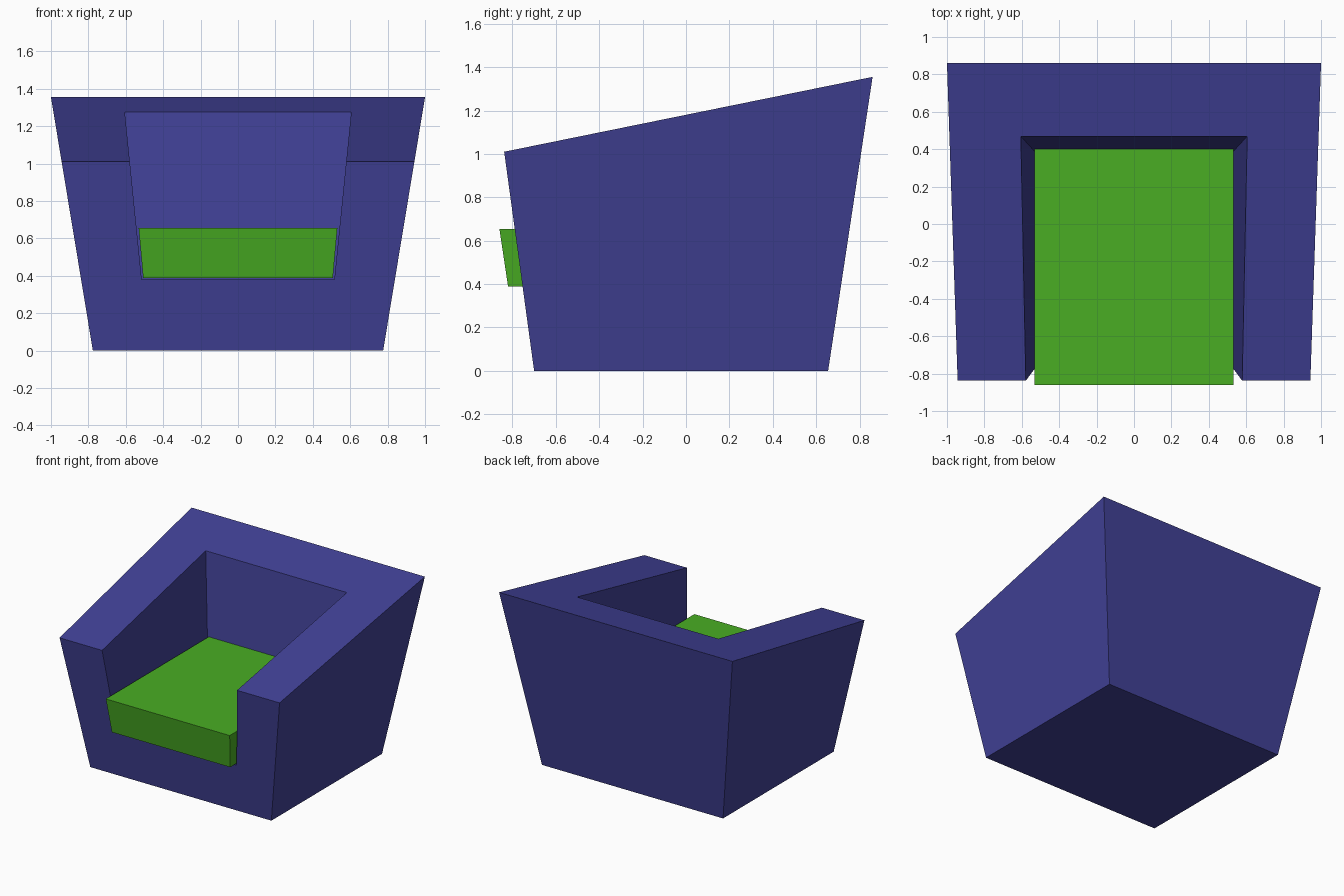
import bpy, bmesh

if "Cube" in bpy.data.objects:
    bpy.data.objects.remove(bpy.data.objects["Cube"])


def material(name, color):
    mat = bpy.data.materials.new(name)
    mat.diffuse_color = (*color, 1)
    mat.use_nodes = True
    mat.node_tree.nodes["Principled BSDF"].inputs["Base Color"].default_value = mat.diffuse_color
    return mat


def tapered_box(name, bottom, front, back, mat=None):
    """bottom = (half width, y front, y back, z); front/back top edges = (half width, y, z)."""
    w, y0, y1, z = bottom
    bm = bmesh.new()
    low = [(-w, y0, z), (w, y0, z), (w, y1, z), (-w, y1, z)]
    (fw, fy, fz), (bw, by, bz) = front, back
    top = [(-fw, fy, fz), (fw, fy, fz), (bw, by, bz), (-bw, by, bz)]
    bmesh.ops.convex_hull(bm, input=[bm.verts.new(p) for p in low + top])
    bmesh.ops.dissolve_limit(bm, angle_limit=0.02, verts=bm.verts, edges=bm.edges)
    bmesh.ops.recalc_face_normals(bm, faces=bm.faces)
    mesh = bpy.data.meshes.new(name)
    bm.to_mesh(mesh)
    bm.free()
    obj = bpy.data.objects.new(name, mesh)
    bpy.context.collection.objects.link(obj)
    if mat:
        mesh.materials.append(mat)
    return obj


blue = material("blue_fabric", (0.053, 0.053, 0.307))
green = material("green_fabric", (0.067, 0.42, 0.017))

# Armchair shell: flared block with a top sloping down to the front
shell = tapered_box("armchair_shell", (0.776, -0.70, 0.655, 0),
                    (0.943, -0.838, 1.01), (1.0, 0.86, 1.355), blue)

# Seat opening: flared cutter, open to the front and top
cutter = tapered_box("seat_cutter", (0.515, -1.2, 0.37, 0.38),
                     (0.638, -1.2, 1.6), (0.638, 0.505, 1.6), blue)
cutter.hide_render = True
mod = shell.modifiers.new("seat_opening", 'BOOLEAN')
mod.operation = 'DIFFERENCE'
mod.solver = 'EXACT'
mod.object = cutter
bpy.context.view_layer.objects.active = shell
bpy.ops.object.modifier_apply(modifier=mod.name)
bpy.data.objects.remove(cutter)

# Seat cushion: overhangs the front slightly
tapered_box("seat_cushion", (0.507, -0.82, 0.367, 0.388),
            (0.531, -0.86, 0.655), (0.531, 0.40, 0.655), green)
